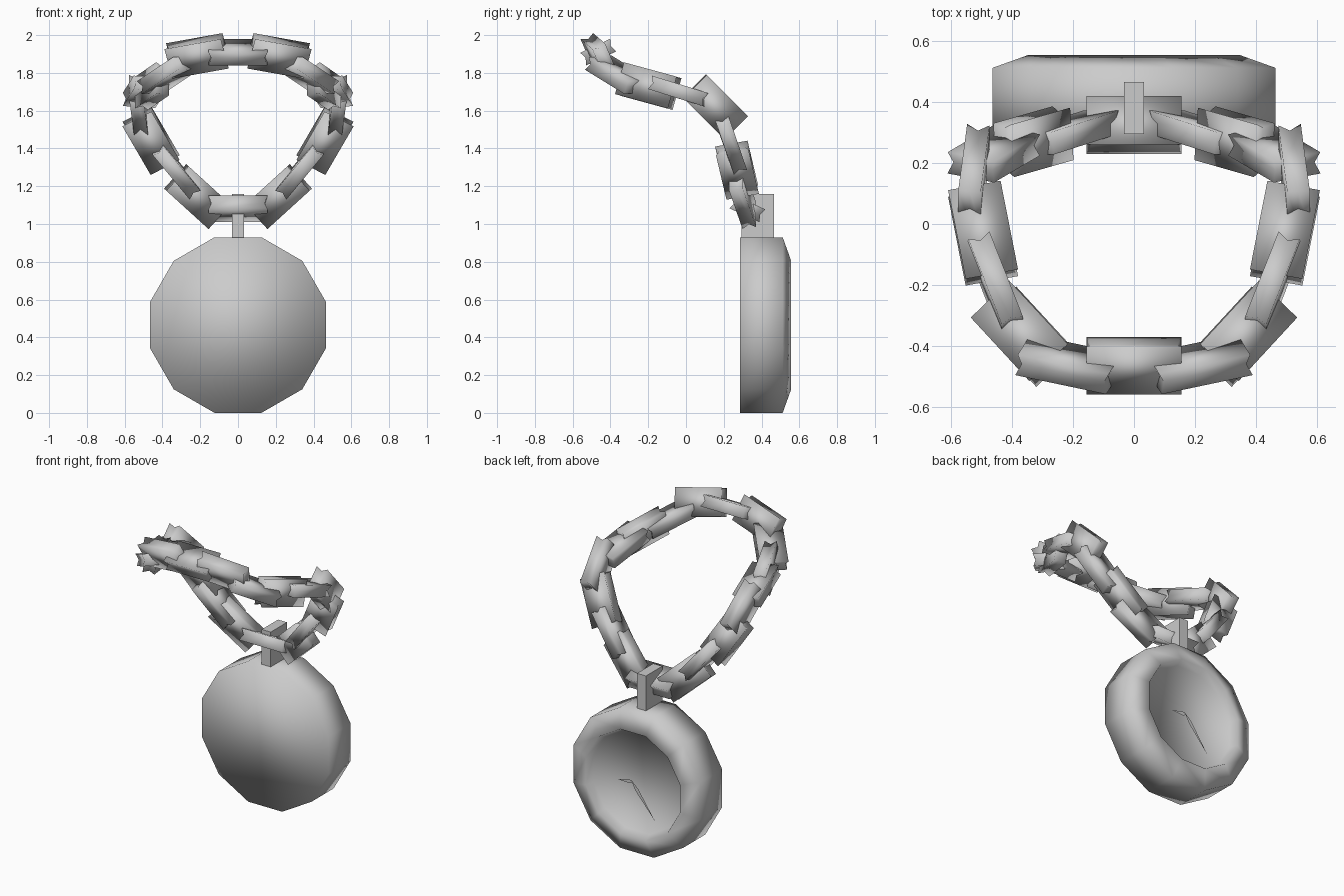
import bpy, bmesh, math
from mathutils import Vector, Matrix

if "Cube" in bpy.data.objects:
    bpy.data.objects.remove(bpy.data.objects["Cube"])


def finish(bm, name, smooth=True):
    bmesh.ops.recalc_face_normals(bm, faces=bm.faces)
    me = bpy.data.meshes.new(name)
    bm.to_mesh(me)
    bm.free()
    for p in me.polygons:
        p.use_smooth = smooth
    ob = bpy.data.objects.new(name, me)
    bpy.context.collection.objects.link(ob)
    return ob


def bridge(bm, rings):
    for a, b in zip(rings, rings[1:]):
        n = len(a)
        for i in range(n):
            j = (i + 1) % n
            bm.faces.new((a[i], a[j], b[j], b[i]))
    bm.faces.new(rings[0])
    bm.faces.new(rings[-1])


# watch case: 12-sided profile turned about the y axis, recessed dial at the back
CZ = 0.465
bm = bmesh.new()
rings = []
for r, y in [(0.481, 0.285), (0.481, 0.512), (0.357, 0.555), (0.335, 0.505)]:
    rings.append([bm.verts.new((r * math.cos(math.radians(15 + 30 * i)), y,
                                CZ + r * math.sin(math.radians(15 + 30 * i))))
                  for i in range(12)])
bridge(bm, rings)
finish(bm, "watch_case")


# watch hands: thin kites floating over the dial
def hand(name, tip, width):
    d = Vector((tip[0], 0, tip[1]))
    s = Vector((-d.z, 0, d.x)).normalized() * width
    c = Vector((0.03, 0.52, CZ))
    bm = bmesh.new()
    bm.faces.new([bm.verts.new(c + v) for v in (-d * 0.06, d * 0.2 + s, d, d * 0.2 - s)])
    finish(bm, name, False)


hand("minute_hand", (-0.17, -0.22), 0.013)
hand("hour_hand", (0.11, -0.01), 0.013)

# bail standing on the case
bm = bmesh.new()
bmesh.ops.create_cube(bm, size=1, matrix=Matrix.Translation((0, 0.38, 1.04))
                      @ Matrix.Diagonal((0.066, 0.17, 0.24, 1)))
finish(bm, "bail", False)


# chain link: slim block whose narrow rim is slightly grooved
def link(name, centre, along, wide):
    t = along.normalized()
    w = (wide - t * wide.dot(t)).normalized()
    n = t.cross(w)
    bm = bmesh.new()
    rings = []
    for h, inset in ((-0.037, 0), (0, 0.014), (0.037, 0)):
        a, b = 0.155 - inset, 0.0875 - inset
        rings.append([bm.verts.new(centre + t * (a * i) + w * (b * j) + n * h)
                      for i, j in ((-1, -1), (1, -1), (1, 1), (-1, 1))])
    bridge(bm, rings)
    finish(bm, name)


# half of the chain, front to back: centre and normal of the loop surface
half = [
    ((0.00, -0.465, 1.91), (0, -0.42, 0.9)),
    ((0.215, -0.46, 1.89), (0, -0.42, 0.9)),
    ((0.365, -0.36, 1.79), (0.2, 0.15, 0.9)),
    ((0.455, -0.20, 1.73), (0, 0.3, 0.95)),
    ((0.495, -0.03, 1.70), (0, 0.3, 0.95)),
    ((0.525, 0.155, 1.62), (0, 0.7, 0.7)),
    ((0.46, 0.23, 1.44), (0, 0.93, 0.35)),
    ((0.33, 0.27, 1.285), (0, 1, 0.1)),
    ((0.215, 0.30, 1.145), (0, 1, 0)),
    ((0.00, 0.325, 1.08), (0, 0.87, -0.4)),
]
pts = [Vector(c) for c, _ in half]
last = len(half) - 1
for k, (c, n) in enumerate(half):
    if k in (0, last):
        along = Vector((1, 0, 0))
    elif k == 1:
        along = Vector((0.95, 0.2, -0.17))
    elif k == last - 1:
        along = Vector((-0.22, 0.07, -0.2))
    else:
        along = pts[k + 1] - pts[k - 1]
    normal = Vector(n)
    # links alternate between lying in the loop surface and standing across it
    wide = normal.cross(along) if k % 2 == 0 else normal
    for side in ((1,) if k in (0, last) else (1, -1)):
        m = Matrix.Diagonal((side, 1, 1))
        link(f"chain_link_{k}_{'right' if side > 0 else 'left'}", m @ pts[k], m @ along, m @ wide)
